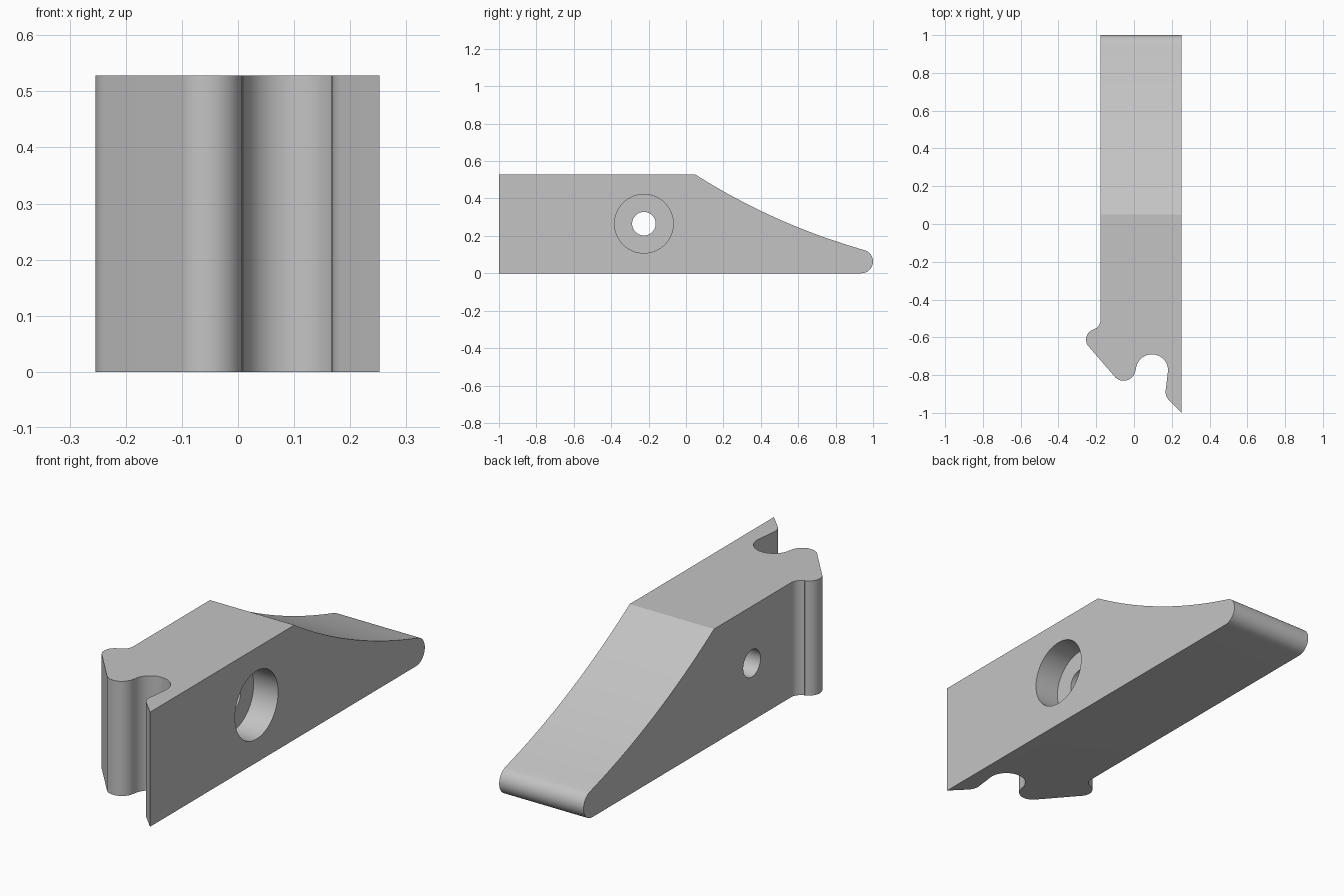
import bpy, bmesh
from math import sin, cos, radians, pi
from mathutils import Vector, Matrix

cube = bpy.data.objects.get("Cube")
if cube:
    bpy.data.objects.remove(cube, do_unlink=True)

grey = bpy.data.materials.new("plain grey")
grey.use_nodes = True
colour = (0.55, 0.55, 0.55, 1)
grey.diffuse_color = colour
grey.node_tree.nodes["Principled BSDF"].inputs["Base Color"].default_value = colour


def arc(cx, cy, r, start, end, steps=16):
    """Points on a circle from start to end, in degrees."""
    angles = [radians(start + (end - start) * i / steps) for i in range(steps + 1)]
    return [(cx + r * cos(a), cy + r * sin(a)) for a in angles]


def prism(name, outline, start, sweep):
    """Extrude a closed outline of 3D points along a vector."""
    bm = bmesh.new()
    face = bm.faces.new([bm.verts.new(Vector(p) + Vector(start)) for p in outline])
    made = bmesh.ops.extrude_face_region(bm, geom=[face])
    verts = [v for v in made["geom"] if isinstance(v, bmesh.types.BMVert)]
    bmesh.ops.translate(bm, verts=verts, vec=sweep)
    bmesh.ops.recalc_face_normals(bm, faces=bm.faces)
    mesh = bpy.data.meshes.new(name)
    bm.to_mesh(mesh)
    bm.free()
    mesh.materials.append(grey)
    obj = bpy.data.objects.new(name, mesh)
    bpy.context.collection.objects.link(obj)
    return obj


def combine(target, cutter, operation):
    """Apply a boolean and discard the cutter."""
    mod = target.modifiers.new(cutter.name, "BOOLEAN")
    mod.object, mod.operation, mod.solver = cutter, operation, "EXACT"
    bpy.context.view_layer.objects.active = target
    bpy.ops.object.modifier_apply(modifier=mod.name)
    bpy.data.objects.remove(cutter, do_unlink=True)


# Plan outline: straight body, side bump, rounded finger, round groove and pointed lip
plan = [(0.252, -1), (0.252, 1.1), (-0.178, 1.1)]
plan += arc(-0.228, -0.51, 0.05, 0, -74)
plan += arc(-0.199, -0.612, 0.055, 106, 227)
plan += arc(-0.055, -0.767, 0.063, 227, 358)
plan += arc(0.095, -0.775, 0.085, 178, -12, 28)
plan += arc(0.23, -0.888, 0.063, 168, 222)
block = prism("wedge_block", [(x, y, 0) for x, y in plan], (0, 0, -0.1), (0, 0, 0.8))

# Side outline: flat top, hollow ramp and rounded toe
start, end = Vector((0.05, 0.528)), Vector((0.954, 0.124))
chord = end - start
sag = Vector((chord.y, -chord.x)).normalized() * 0.036
side = [(0.937, 0), (-1.1, 0), (-1.1, 0.528)]
for i in range(24):
    t = i / 24
    side.append(tuple(start + chord * t + sag * 4 * t * (1 - t)))
side += arc(0.937, 0.063, 0.063, 74, -80)
ramp = prism("side_shape", [(0, y, z) for y, z in side], (-0.5, 0, 0), (1, 0, 0))
combine(block, ramp, "INTERSECT")

# Cross hole with a counterbore in the left face
for name, radius, x in (("cross_hole", 0.063, -0.4), ("counterbore", 0.157, 0.127)):
    ring = arc(-0.225, 0.265, radius, 0, 360, 64)[:-1]
    bore = prism(name, [(0, y, z) for y, z in ring], (x, 0, 0), (0.5 - x, 0, 0))
    combine(block, bore, "DIFFERENCE")

bpy.ops.object.select_all(action="DESELECT")
block.select_set(True)
bpy.context.view_layer.objects.active = block
bpy.ops.object.shade_smooth_by_angle(angle=radians(25))
